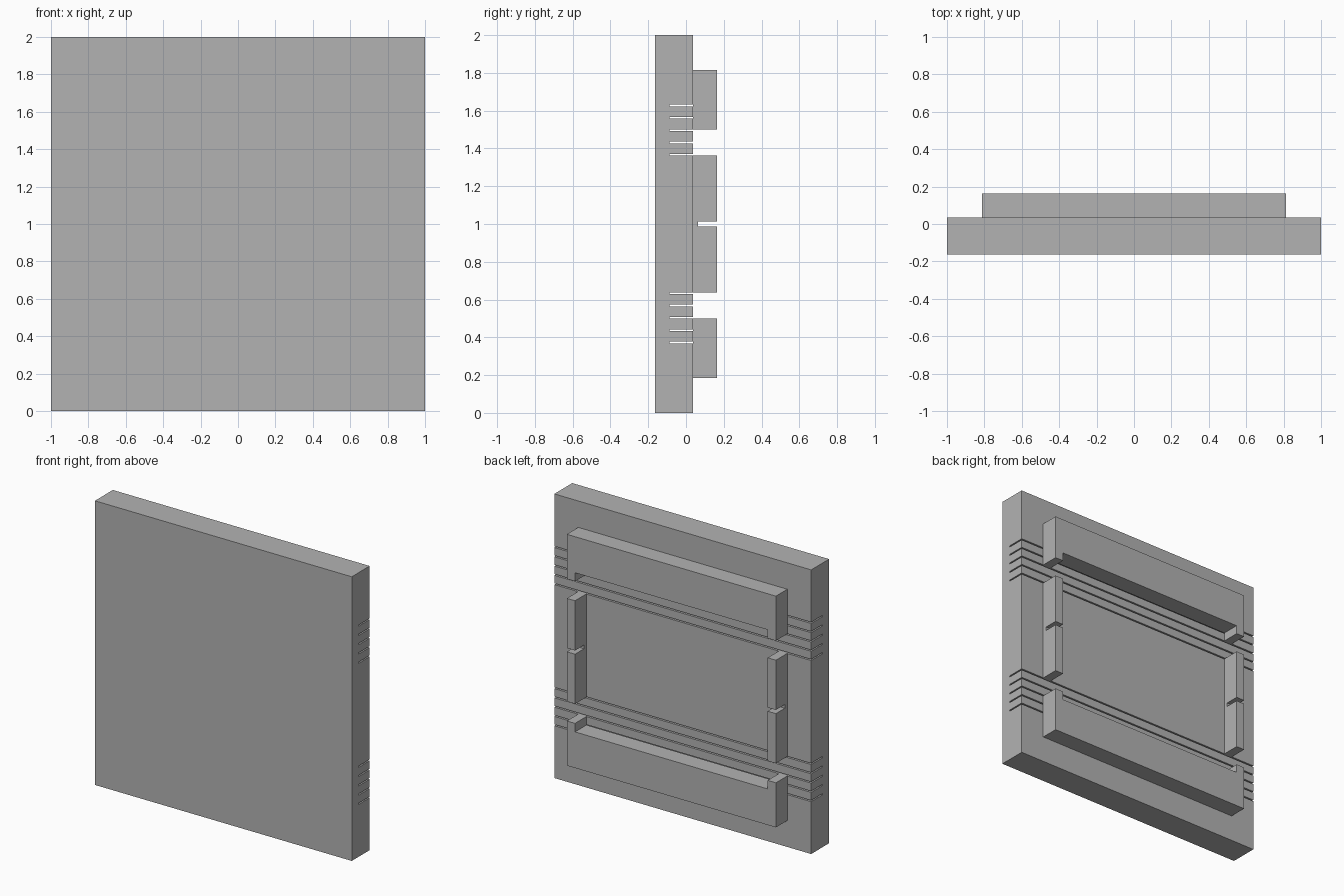
import bpy
import bmesh
from mathutils import Vector

cube = bpy.data.objects.get("Cube")
if cube:
    bpy.data.objects.remove(cube, do_unlink=True)

grey = bpy.data.materials.new("mid_grey")
grey.use_nodes = True
COLOR = (0.45, 0.45, 0.45, 1)
grey.diffuse_color = COLOR
grey.node_tree.nodes["Principled BSDF"].inputs["Base Color"].default_value = COLOR

MID = 1.0                      # height of the mirror plane
FRONT, BACK, RIM = -0.163, 0.036, 0.163
OUTER, INNER = 0.814, 0.75     # frame half widths


def prism(name, points, sweep):
    """Extrude a closed outline of 3D points along the sweep vector."""
    bm = bmesh.new()
    face = bm.faces.new([bm.verts.new(p) for p in points])
    top = bmesh.ops.extrude_face_region(bm, geom=[face])
    verts = [g for g in top["geom"] if isinstance(g, bmesh.types.BMVert)]
    bmesh.ops.translate(bm, verts=verts, vec=Vector(sweep))
    bmesh.ops.recalc_face_normals(bm, faces=bm.faces)
    mesh = bpy.data.meshes.new(name)
    bm.to_mesh(mesh)
    bm.free()
    mesh.materials.append(grey)
    obj = bpy.data.objects.new(name, mesh)
    bpy.context.collection.objects.link(obj)
    return obj


# Panel: side profile with ten narrow saw cuts in its back, swept across x
CUT, HALF = -0.088, 0.0045
offsets = [0.366 + 0.0653 * i for i in range(5)]
profile = [(FRONT, 2), (FRONT, 0), (BACK, 0)]
for z in sorted([MID - o for o in offsets] + [MID + o for o in offsets]):
    profile += [(BACK, z - HALF), (CUT, z - HALF), (CUT, z + HALF), (BACK, z + HALF)]
profile.append((BACK, 2))
prism("grooved_panel", [(-1, y, z) for y, z in profile], (2, 0, 0))

# Upper and lower rails: bars with short arms reaching toward the middle
ARM, BAR, END = 0.5, 0.56, 0.814
rail = [(-OUTER, END), (-OUTER, ARM), (-INNER, ARM), (-INNER, BAR),
        (INNER, BAR), (INNER, ARM), (OUTER, ARM), (OUTER, END)]
for name, s in (("upper_rail", 1), ("lower_rail", -1)):
    prism(name, [(x, BACK, MID + s * z) for x, z in rail], (0, RIM - BACK, 0))

# Side posts: each notched at mid height, leaving a thin bridge
POST, NOTCH, BRIDGE = 0.363, 0.013, 0.064
post = [(BACK, -POST), (RIM, -POST), (RIM, -NOTCH), (BRIDGE, -NOTCH),
        (BRIDGE, NOTCH), (RIM, NOTCH), (RIM, POST), (BACK, POST)]
for name, s in (("left_post", 1), ("right_post", -1)):
    prism(name, [(s * INNER, y, MID + z) for y, z in post], (s * (OUTER - INNER), 0, 0))
